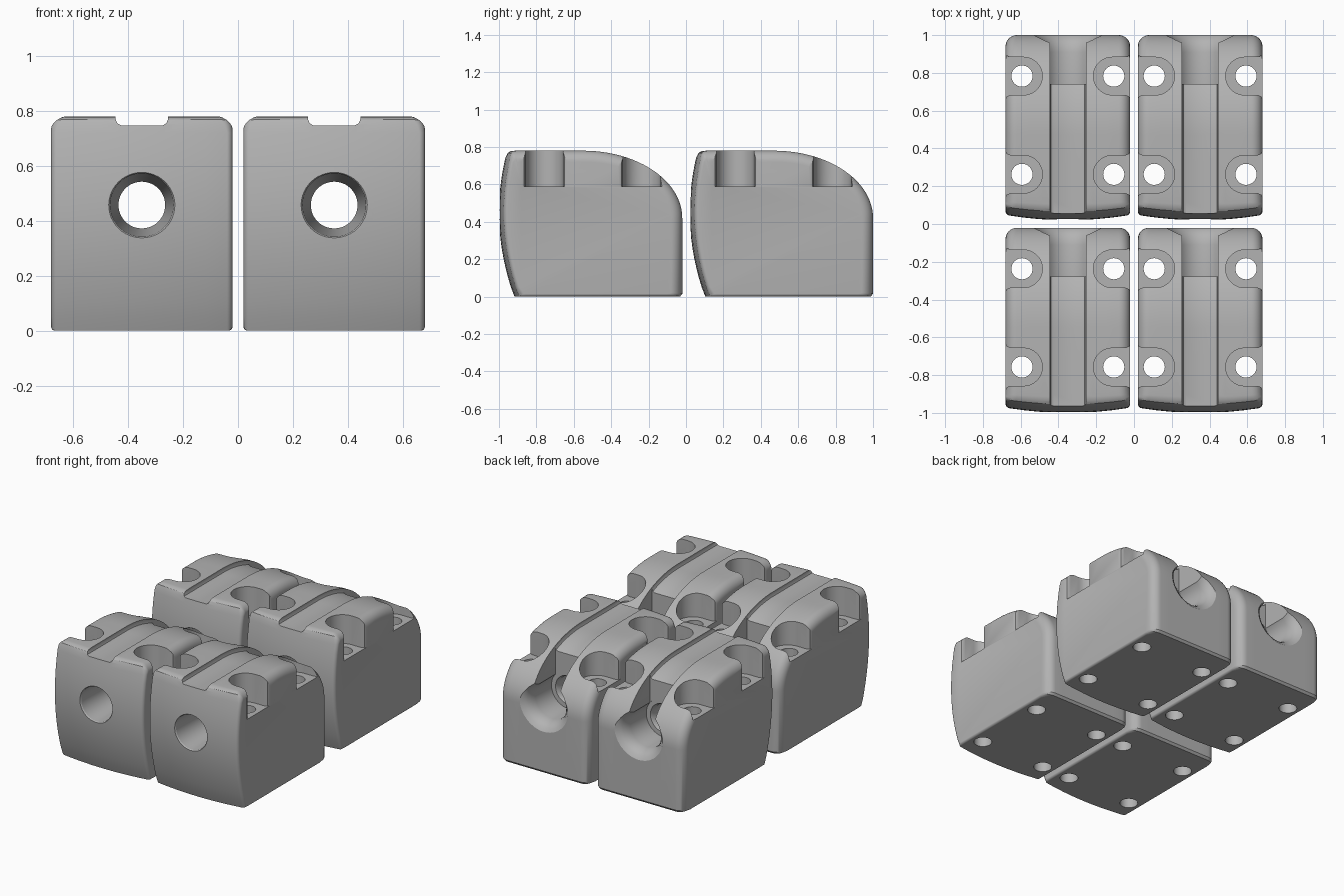
import bpy, bmesh, math

if "Cube" in bpy.data.objects:
    bpy.data.objects.remove(bpy.data.objects["Cube"])

HALF = 0.33            # half width of one block
HOLE_Z = 0.457         # height of the lengthwise bore

grey = bpy.data.materials.new("plain grey")
grey.diffuse_color = (0.45, 0.45, 0.45, 1)
grey.use_nodes = True
grey.node_tree.nodes["Principled BSDF"].inputs["Base Color"].default_value = grey.diffuse_color


def new_object(name, bm):
    bmesh.ops.recalc_face_normals(bm, faces=bm.faces)
    me = bpy.data.meshes.new(name)
    bm.to_mesh(me)
    bm.free()
    ob = bpy.data.objects.new(name, me)
    bpy.context.collection.objects.link(ob)
    return ob


def loft(name, rings):
    """Skin closed rings of equal length and cap both ends."""
    bm = bmesh.new()
    rows = [[bm.verts.new(p) for p in ring] for ring in rings]
    n = len(rows[0])
    for a, b in zip(rows, rows[1:]):
        for i in range(n):
            j = (i + 1) % n
            bm.faces.new((a[i], a[j], b[j], b[i]))
    bm.faces.new(rows[0])
    bm.faces.new(rows[-1][::-1])
    return new_object(name, bm)


def lathe_y(name, profile, n=48):
    """Round cutter along y from (y, radius) pairs."""
    return loft(name, [[(r * math.cos(2 * math.pi * i / n), y,
                         HOLE_Z + r * math.sin(2 * math.pi * i / n))
                        for i in range(n)] for y, r in profile])


def prism_z(name, outline, z0, z1):
    return loft(name, [[(x, y, z) for x, y in outline] for z in (z0, z1)])


def arc(cx, cy, r, a0, a1, n):
    return [(cx + r * math.cos(math.radians(a0 + (a1 - a0) * i / n)),
             cy + r * math.sin(math.radians(a0 + (a1 - a0) * i / n)))
            for i in range(n + 1)]


def top_curve(y):
    """Height of the top: flat, then a quarter ellipse down to the rear."""
    u = min(max((y - 0.45) / 0.53, 0), 1)
    return 0.42 + 0.36 * math.sqrt(1 - u * u)


# Side profile: y, z, inset y, inset z, edge radius, front bulge
prof = [(0.083, 0, 0.02, 0.015, 0.02, 1)]
for i in range(1, 15):
    z = 0.72 * i / 14
    prof.append((0.4 * (z - 0.45) ** 2, z, 0.02, 0, 0.02, 1))
prof += [(0.036, 0.75, 0.025, -0.015, 0.03, 1),
         (0.045, 0.768, 0.02, -0.035, 0.045, 0.9),
         (0.06, 0.777, 0.012, -0.05, 0.055, 0.8),
         (0.085, 0.78, 0, -0.06, 0.06, 0.5),
         (0.25, 0.78, 0, -0.06, 0.06, 0)]
for i in range(25):
    a = math.radians(90 - 90 * i / 24)
    ny, nz = math.cos(a) / 0.53, math.sin(a) / 0.36
    k = 0.06 / math.hypot(ny, nz)
    prof.append((0.45 + 0.53 * math.cos(a), 0.42 + 0.36 * math.sin(a),
                 -ny * k, -nz * k, 0.06, 0))
prof += [(0.98, 0.015, -0.06, 0.005, 0.06, 0),
         (0.968, 0, -0.055, 0.015, 0.06, 0),
         (0.9, 0, 0, 0.015, 0.015, 0),
         (0.15, 0, 0, 0.015, 0.015, 0)]

# Body: profile swept across x, rounded near both sides, front bowed
half_stations = [(f, 0) for f in (0, 0.25, 0.5, 0.75)]
half_stations += [(1, math.radians(11.25 * i)) for i in range(9)]
stations = [(-f, t) for f, t in half_stations[:0:-1]] + half_stations


def station_ring(f, t):
    ring = []
    for y, z, iy, iz, r, bulge in prof:
        x = f * (HALF - r) + (math.copysign(r * math.sin(t), f) if t else 0)
        k = 1 - math.cos(t)
        ring.append((x, y + iy * k + bulge * 0.028 * (x / HALF) ** 2, z + iz * k))
    return ring


block = loft("clamp_block", [station_ring(f, t) for f, t in stations])

cutters = []
# Shallow groove that follows the top
section = [(-0.095, 0.3), (-0.095, -0.012), (-0.089, -0.026), (-0.076, -0.033),
           (0.076, -0.033), (0.089, -0.026), (0.095, -0.012), (0.095, 0.3)]
ys = [-0.1, 0.1, 0.3, 0.45] + [0.45 + 0.03 * i for i in range(1, 11)]
cutters.append(loft("groove_cutter",
                    [[(x, y, top_curve(y) + dz) for x, dz in section] for y in ys]))

# Tapered bore through the length
cutters.append(lathe_y("bore_cutter", [(-0.1, 0.125), (0.002, 0.122), (0.012, 0.115),
                                       (0.66, 0.085), (0.70, 0.085), (0.74, 0.105)]))
# Rear counterbore with a flared mouth, open to the top
cutters.append(lathe_y("counterbore_cutter",
                       [(0.72, 0.125), (0.89, 0.125), (0.92, 0.131), (0.945, 0.142),
                        (0.965, 0.157), (0.98, 0.18), (1.05, 0.18)]))
cutters.append(prism_z("slot_cutter", [(-0.095, 0.722), (0.095, 0.722),
                                       (0.095, 1.1), (-0.095, 1.1)], HOLE_Z, 1.0))

# Bolt pockets open to the sides, with through holes
for s in (-1, 1):
    for y in (0.243, 0.763):
        lip = arc(0.31 + 0.02, y + 0.12, 0.02, 270, 270, 1)[:1]
        u = [(0.5, y - 0.12), (HALF, y - 0.12), (0.324, y - 0.108), (0.305, y - 0.1)]
        u += arc(0.235, y, 0.1, 270, 90, 20)
        u += [(0.305, y + 0.1), (0.324, y + 0.108), (HALF, y + 0.12), (0.5, y + 0.12)]
        cutters.append(prism_z("pocket_cutter", [(s * a, b) for a, b in u], 0.588, 1.0))
        hole = arc(s * 0.243, y, 0.056, 0, 360, 32)[:-1]
        cutters.append(prism_z("bolt_hole_cutter", hole, -0.1, 0.7))

for c in cutters:
    c.hide_render = True
    m = block.modifiers.new(c.name, 'BOOLEAN')
    m.operation = 'DIFFERENCE'
    m.solver = 'EXACT'
    m.object = c

# Bake the cuts and drop the helpers
dg = bpy.context.evaluated_depsgraph_get()
mesh = bpy.data.meshes.new_from_object(block.evaluated_get(dg))
block.modifiers.clear()
block.data = mesh
for c in cutters:
    bpy.data.objects.remove(c)
mesh.materials.clear()
mesh.materials.append(grey)
bpy.context.view_layer.objects.active = block
block.select_set(True)
bpy.ops.object.shade_smooth_by_angle(angle=math.radians(30))

# Four identical blocks, two by two
block.location = (-0.35, -1.0, 0)
block.name = "front_left_block"
for name, x, y in (("front_right_block", 0.35, -1.0),
                   ("back_left_block", -0.35, 0.02),
                   ("back_right_block", 0.35, 0.02)):
    copy = block.copy()
    copy.name = name
    copy.location = (x, y, 0)
    bpy.context.collection.objects.link(copy)
